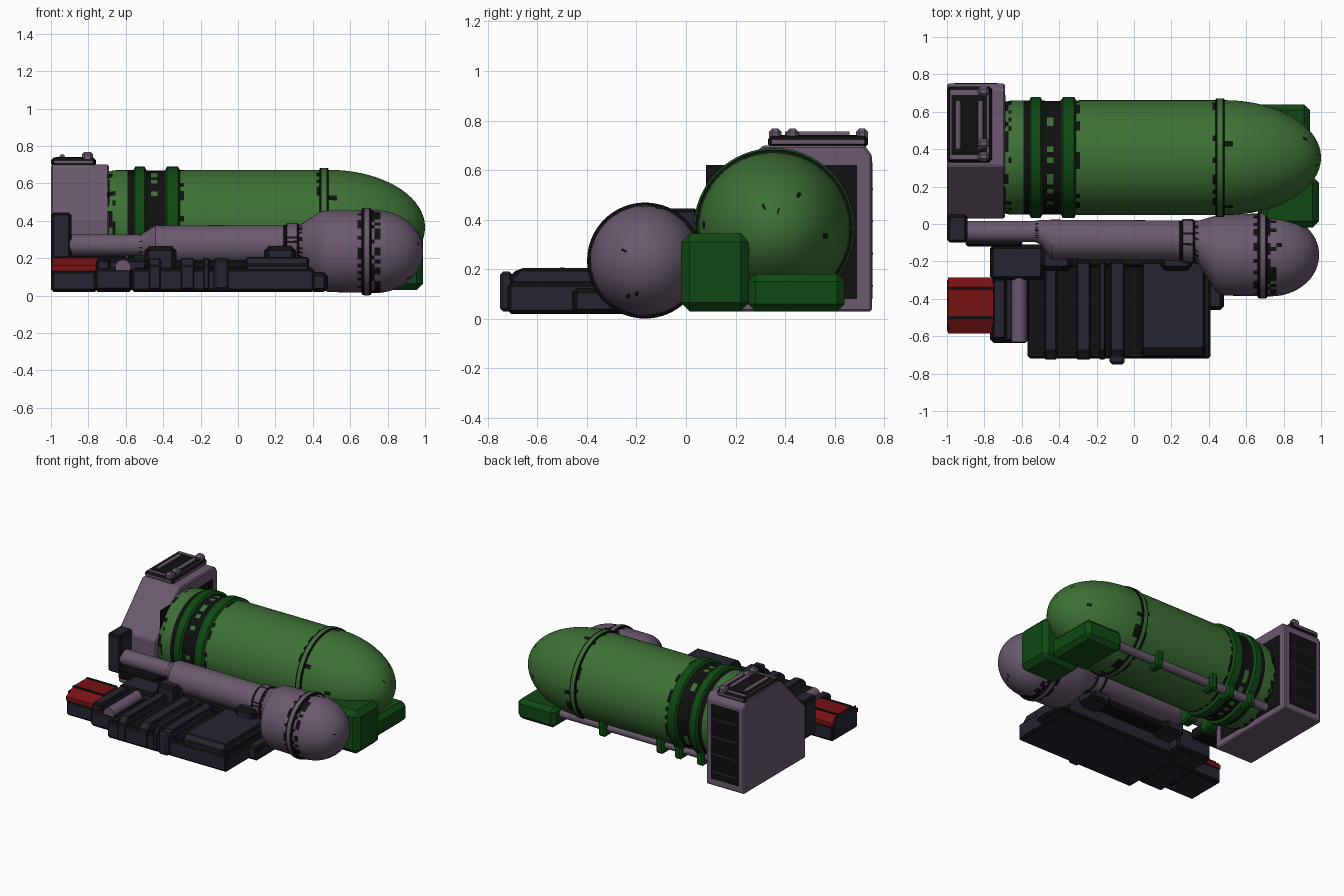
import bpy, bmesh, math, random

if "Cube" in bpy.data.objects:
    bpy.data.objects.remove(bpy.data.objects["Cube"])
random.seed(4)

def mat(name, r, g, b):
    m = bpy.data.materials.new(name)
    m.diffuse_color = (r, g, b, 1)
    m.use_nodes = True
    m.node_tree.nodes["Principled BSDF"].inputs["Base Color"].default_value = m.diffuse_color
    return m

GREEN = mat("tank green", 0.047, 0.165, 0.036)
DARK_GREEN = mat("dark green", 0.005, 0.068, 0.007)
PURPLE = mat("purple grey", 0.145, 0.1, 0.155)
NAVY = mat("navy", 0.017, 0.018, 0.03)
BLACK = mat("black", 0.005, 0.005, 0.005)
RED = mat("red", 0.19, 0.006, 0.007)

def finish(name, bm, mats, smooth=False):
    bmesh.ops.recalc_face_normals(bm, faces=bm.faces[:])
    me = bpy.data.meshes.new(name)
    bm.to_mesh(me)
    bm.free()
    for m in mats:
        me.materials.append(m)
    if smooth:
        for p in me.polygons:
            p.use_smooth = True
        me.set_sharp_from_angle(angle=math.radians(35))
    ob = bpy.data.objects.new(name, me)
    bpy.context.collection.objects.link(ob)
    return ob

def prism(name, pts, x0, x1, m, bevel=0, edge=None):
    """Extrude a (y, z) outline along x, with optional bevelled edges of another colour."""
    bm = bmesh.new()
    f = bm.faces.new([bm.verts.new((x0, y, z)) for y, z in pts])
    g = bmesh.ops.extrude_face_region(bm, geom=[f])["geom"]
    for v in g:
        if isinstance(v, bmesh.types.BMVert):
            v.co.x = x1
    bmesh.ops.recalc_face_normals(bm, faces=bm.faces[:])
    if bevel:
        bmesh.ops.bevel(bm, geom=bm.edges[:], offset=bevel, segments=1, affect='EDGES',
                        profile=0.5, material=1 if edge else 0)
    return finish(name, bm, [m, edge or m])

def box(name, x0, x1, y0, y1, z0, z1, m, bevel=0.01, edge=None):
    return prism(name, [(y0, z0), (y1, z0), (y1, z1), (y0, z1)], x0, x1, m, bevel, edge)

def loft(name, stations, mats, n=64):
    """Rings along x: (x, y, z, radius, material, chance of black wear) per station."""
    bm = bmesh.new()
    prev = None
    for x, y, z, r, mi, wear in stations:
        ring = [bm.verts.new((x, y + r * math.cos(2 * math.pi * i / n),
                              z + r * math.sin(2 * math.pi * i / n))) for i in range(n)]
        if prev is None:
            bm.faces.new(ring)
        else:
            for i in range(n):
                j = (i + 1) % n
                f = bm.faces.new((prev[i], prev[j], ring[j], ring[i]))
                f.material_index = len(mats) - 1 if random.random() < wear else mi
        prev = ring
    bm.faces.new(prev)
    return finish(name, bm, mats, True)

def rod(name, p0, p1, r, m, n=12):
    axis = [b - a for a, b in zip(p0, p1)]
    k = max(range(3), key=lambda i: abs(axis[i]))
    bm = bmesh.new()
    rings = []
    for p in (p0, p1):
        ring = []
        for i in range(n):
            a = 2 * math.pi * i / n
            c = list(p)
            c[(k + 1) % 3] += r * math.cos(a)
            c[(k + 2) % 3] += r * math.sin(a)
            ring.append(bm.verts.new(c))
        rings.append(ring)
        bm.faces.new(ring)
    for i in range(n):
        j = (i + 1) % n
        bm.faces.new((rings[0][i], rings[0][j], rings[1][j], rings[1][i]))
    return finish(name, bm, [m], True)

# Main green tank: bands, barrel and long domed nose
prof = [(-.7, .295, 0, 0), (-.67, .303, 0, .5), (-.655, .305, 0, .25), (-.59, .305, 0, 0),
        (-.575, .305, 2, .5), (-.56, .305, 2, 0), (-.55, .324, 1, 0), (-.5, .324, 1, 0),
        (-.49, .305, 1, 0), (-.465, .303, 2, 0), (-.43, .303, 0, .6), (-.4, .303, 2, 0),
        (-.39, .305, 2, 0), (-.38, .324, 1, 0), (-.32, .324, 1, 0), (-.31, .305, 1, 0),
        (-.29, .307, 0, .5), (.42, .307, 0, 0), (.435, .307, 0, .4), (.438, .316, 2, 0),
        (.447, .317, 2, 0), (.473, .317, 0, 0), (.482, .316, 2, 0), (.485, .307, 2, 0)]
st = [(x, .355, .365, r, m, w) for x, r, m, w in prof]
for i in range(1, 19):
    t = math.pi / 2 * i / 18.2
    st.append((.485 + .515 * math.sin(t), .355, .365, .307 * math.cos(t), 0, .3 if i == 1 else .004))
loft("green_tank", st, [GREEN, DARK_GREEN, BLACK])

# Purple pipe growing into the round-ended bottle
prof = [(-.9, -.04, .27, .056, 0, 0), (-.53, -.04, .27, .056, 0, 0), (-.51, -.042, .27, .062, 0, .4),
        (-.44, -.082, .27, .105, 0, 0), (.24, -.088, .27, .107, 0, 0), (.255, -.088, .27, .107, 1, 0),
        (.262, -.09, .27, .117, 1, 0), (.315, -.092, .27, .118, 0, .1), (.325, -.092, .27, .11, 1, 0),
        (.345, -.1, .268, .118, 0, .4), (.44, -.16, .243, .205, 0, 0), (.48, -.165, .237, .218, 0, 0),
        (.64, -.165, .235, .22, 0, 0), (.66, -.165, .235, .22, 0, .4), (.664, -.165, .235, .231, 1, 0),
        (.675, -.165, .235, .234, 1, 0), (.7, -.165, .235, .234, 0, 0), (.71, -.165, .235, .231, 1, 0),
        (.714, -.165, .235, .222, 1, 0), (.73, -.165, .235, .222, 0, .6)]
for i in range(1, 14):
    t = math.pi / 2 * i / 13.2
    prof.append((.73 + .26 * math.sin(t), -.165, .235, .222 * math.cos(t), 0, .45 if i == 1 else .006))
loft("purple_bottle", prof, [PURPLE, BLACK])

# Purple end housing with sloped front shoulder
prism("end_housing", [(.03, .03), (.75, .03), (.75, .66), (.72, .7), (.31, .7), (.03, .41)],
      -1, -.69, PURPLE, .008)
box("housing_face_panel", -.695, -.686, .08, .69, .08, .62, BLACK, 0)
box("housing_back_panel", -.96, -.73, .74, .753, .08, .63, BLACK, 0)
for i in range(4):
    z = .13 + i * .13
    prism("back_slat", [(.745, z), (.754, z), (.748, z + .06), (.745, z + .06)], -.95, -.74, NAVY)
box("housing_top_frame", -1, -.76, .33, .735, .69, .738, PURPLE, .015, BLACK)
box("top_hatch", -.975, -.785, .37, .69, .73, .742, BLACK, 0)
for x in (-.94, -.82):
    rod("hatch_rail", (x, .4, .742), (x, .66, .742), .014, PURPLE)
for y in (.36, .43, .71):
    box("hatch_knob", -.835, -.775, y - .025, y + .025, .71, .768, PURPLE, .014)

# Navy pipe socket at the left end of the purple pipe
box("pipe_socket", -1, -.89, -.1, .05, .16, .445, NAVY, .015, BLACK)
box("socket_arm", -.9, -.6, -.12, -.01, .14, .215, BLACK, .01)

# Green end blocks
box("tall_end_block", .68, .99, -.02, .255, .03, .345, DARK_GREEN, .035)
box("low_end_block", .63, .94, .25, .64, .03, .18, DARK_GREEN, .03)

# Purple under-rod and its green brackets
rod("under_rod", (-.7, .55, .12), (.65, .55, .12), .03, PURPLE, 16)
for x in (.27, -.2, -.35, -.53):
    box("rod_bracket", x - .03, x + .03, .505, .6, .06, .19, DARK_GREEN, .012)
for x in (-.35, -.53):
    box("tank_foot", x - .04, x + .04, .1, .2, .05, .17, DARK_GREEN, .012)

# Navy base: body, ribs and raised cover
box("base_body", -.57, .41, -.72, -.2, .02, .145, NAVY, .015, BLACK)
box("base_top_panel", -.55, .39, -.7, -.21, .14, .15, BLACK, 0)
box("base_side_step", .38, .48, -.46, -.2, .02, .125, NAVY, .02, BLACK)
for x0, x1 in ((-.48, -.41), (-.31, -.23), (-.19, -.15), (-.13, -.05)):
    prism("base_rib", [(-.725, .03), (-.2, .03), (-.2, .2), (-.68, .2), (-.725, .16)],
          x0, x1, NAVY, .01, BLACK)
prism("base_cover", [(-.71, .1), (-.2, .1), (-.2, .205), (-.67, .205), (-.71, .165)],
      .04, .38, NAVY, .012, BLACK)
box("base_tab", -.13, -.05, -.75, -.7, .03, .19, NAVY, .012)

# Saddles holding the purple pipe
for x0, x1 in ((-.5, -.33), (.14, .31)):
    box("pipe_saddle", x0, x1, -.25, -.06, .1, .265, NAVY, .025, BLACK)
box("saddle_beam", -.35, .2, -.23, -.1, .12, .19, BLACK, .01)

# Left connector with purple cross pipe
box("connector", -.77, -.56, -.635, -.28, .02, .15, NAVY, .02, BLACK)
box("connector_rib", -.76, -.68, -.62, -.29, .12, .195, NAVY, .015, BLACK)
box("connector_link", -.77, -.48, -.3, -.11, .03, .2, NAVY, .02, BLACK)
rod("cross_pipe", (-.615, -.63, .15), (-.615, -.29, .15), .042, PURPLE, 16)

# Red plug with dark grooves
box("plug_base", -1, -.75, -.585, -.285, .02, .135, NAVY, .015, BLACK)
prism("red_plug", [(-.585, .13), (-.285, .13), (-.285, .16), (-.34, .205), (-.5, .205), (-.585, .16)],
      -.995, -.75, RED)
for y in (-.5, -.345):
    box("plug_groove", -.996, -.75, y - .009, y + .009, .19, .208, BLACK, 0)
box("plug_end", -1, -.99, -.56, -.31, .1, .19, NAVY, .003)
